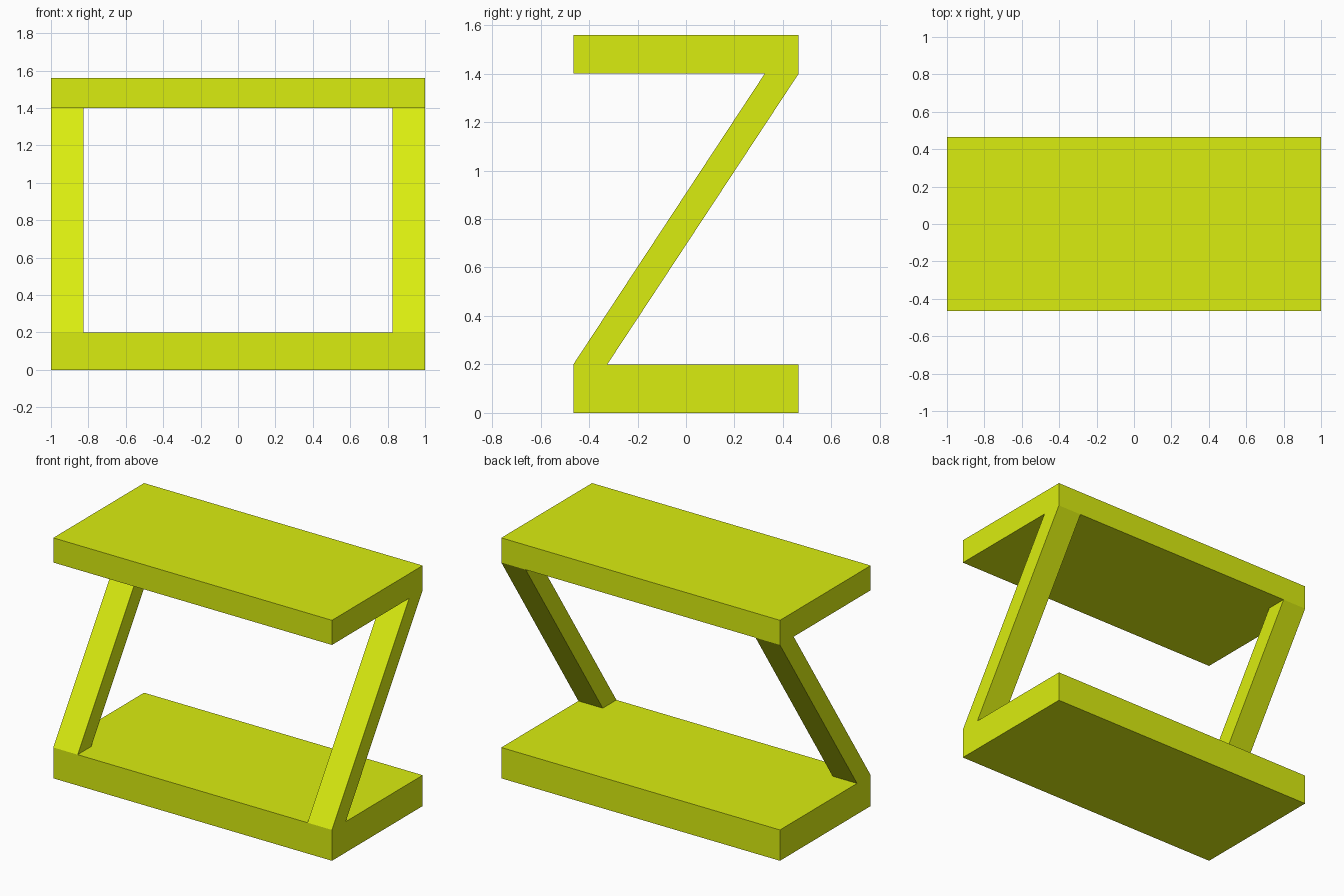
import bpy, bmesh

if "Cube" in bpy.data.objects:
    bpy.data.objects.remove(bpy.data.objects["Cube"])

HALF_X, HALF_Y = 1.0, 0.465
BASE_TOP, TOP_BOTTOM, TOP_Z = 0.2, 1.4, 1.56
LEG_X, LEG_Y = 0.175, 0.14

lime = bpy.data.materials.new("lime_paint")
lime.diffuse_color = (0.7, 0.85, 0.005, 1)
lime.use_nodes = True
lime.node_tree.nodes["Principled BSDF"].inputs["Base Color"].default_value = lime.diffuse_color


def extrude_profile(name, profile, x0, x1):
    """Extrude a (y, z) outline along x."""
    bm = bmesh.new()
    face = bm.faces.new([bm.verts.new((x0, y, z)) for y, z in profile])
    ext = bmesh.ops.extrude_face_region(bm, geom=[face])
    verts = [g for g in ext["geom"] if isinstance(g, bmesh.types.BMVert)]
    bmesh.ops.translate(bm, verts=verts, vec=(x1 - x0, 0, 0))
    bmesh.ops.recalc_face_normals(bm, faces=bm.faces)
    mesh = bpy.data.meshes.new(name)
    bm.to_mesh(mesh)
    bm.free()
    mesh.materials.append(lime)
    obj = bpy.data.objects.new(name, mesh)
    bpy.context.collection.objects.link(obj)
    return obj


def slab(name, z0, z1):
    y = HALF_Y
    return extrude_profile(name, [(-y, z0), (y, z0), (y, z1), (-y, z1)], -HALF_X, HALF_X)


# Base and table top
slab("base", 0, BASE_TOP)
slab("table_top", TOP_BOTTOM, TOP_Z)

# Slanted legs, from the front of the base to the back of the top
leg_profile = [(-HALF_Y, BASE_TOP), (-HALF_Y + LEG_Y, BASE_TOP),
               (HALF_Y, TOP_BOTTOM), (HALF_Y - LEG_Y, TOP_BOTTOM)]
extrude_profile("left_leg", leg_profile, -HALF_X, -HALF_X + LEG_X)
extrude_profile("right_leg", leg_profile, HALF_X - LEG_X, HALF_X)
